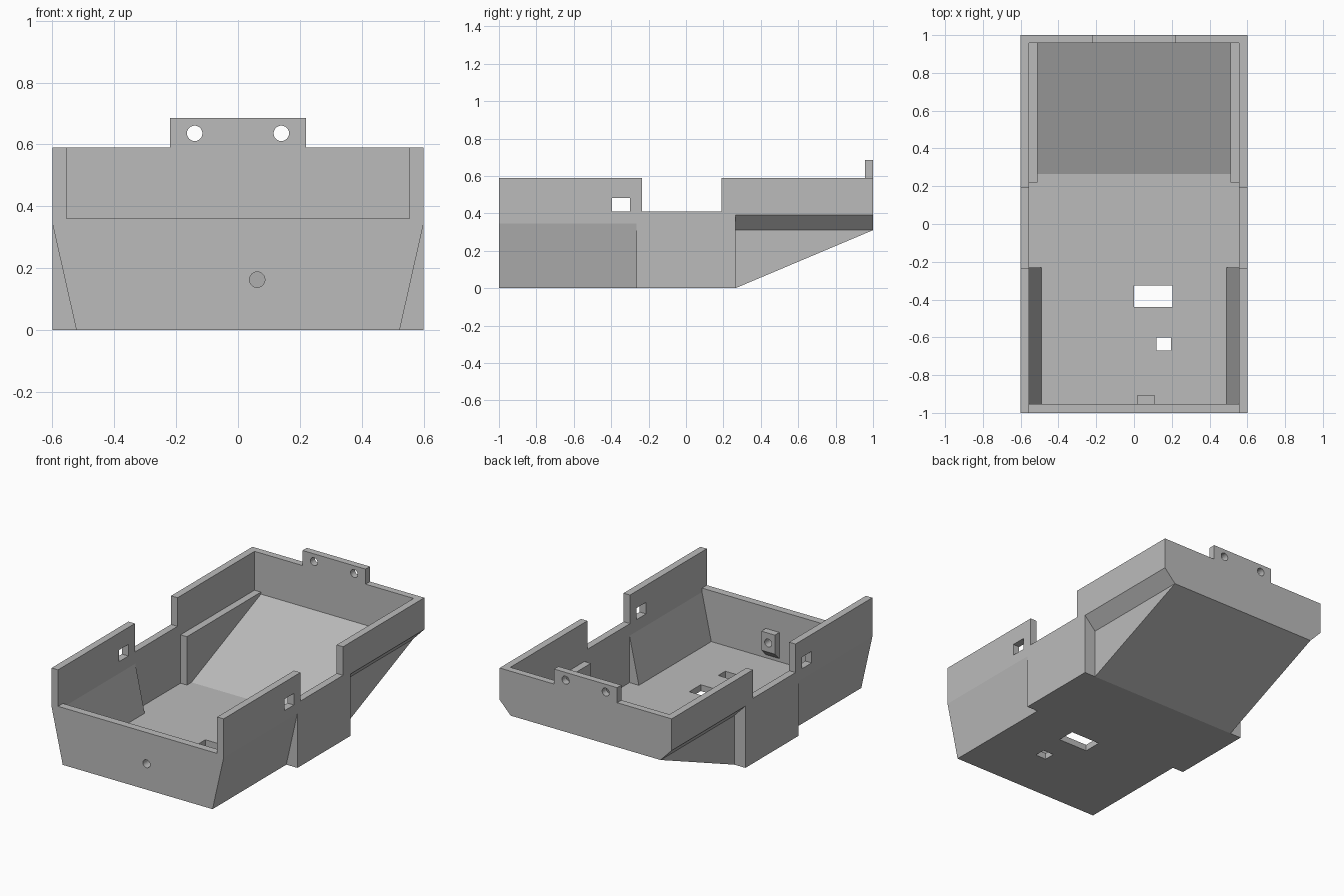
import bpy, bmesh, math
from mathutils import Vector

cube = bpy.data.objects.get("Cube")
if cube:
    bpy.data.objects.remove(cube, do_unlink=True)

grey = bpy.data.materials.new("plain_grey")
grey.use_nodes = True
colour = (0.5, 0.5, 0.5, 1)
grey.diffuse_color = colour
grey.node_tree.nodes["Principled BSDF"].inputs["Base Color"].default_value = colour


def prism(name, outline, axis, lo, hi):
    """Extrude a 2D outline along x (outline is y,z) or y (outline is x,z)."""
    bm = bmesh.new()
    place = (lambda a, b: (lo, a, b)) if axis == "x" else (lambda a, b: (a, lo, b))
    face = bm.faces.new([bm.verts.new(place(a, b)) for a, b in outline])
    out = bmesh.ops.extrude_face_region(bm, geom=[face])
    verts = [g for g in out["geom"] if isinstance(g, bmesh.types.BMVert)]
    shift = Vector((hi - lo, 0, 0)) if axis == "x" else Vector((0, hi - lo, 0))
    bmesh.ops.translate(bm, verts=verts, vec=shift)
    bmesh.ops.recalc_face_normals(bm, faces=bm.faces)
    mesh = bpy.data.meshes.new(name)
    bm.to_mesh(mesh)
    bm.free()
    mesh.materials.append(grey)
    obj = bpy.data.objects.new(name, mesh)
    bpy.context.collection.objects.link(obj)
    return obj


def box(name, x0, x1, y0, y1, z0, z1):
    return prism(name, [(x0, z0), (x1, z0), (x1, z1), (x0, z1)], "y", y0, y1)


def round_pin(name, x, z, y0, y1, r=0.025):
    ring = [i * math.tau / 24 for i in range(24)]
    return prism(name, [(x + r * math.cos(t), z + r * math.sin(t)) for t in ring], "y", y0, y1)


def combine(target, tool, operation="DIFFERENCE"):
    mod = target.modifiers.new("combine", "BOOLEAN")
    mod.operation, mod.solver, mod.object = operation, "EXACT", tool
    bpy.context.view_layer.update()
    graph = bpy.context.evaluated_depsgraph_get()
    result = bpy.data.meshes.new_from_object(target.evaluated_get(graph))
    target.modifiers.clear()
    target.data = result
    bpy.data.objects.remove(tool, do_unlink=True)


TOP, FLOOR, INNER = 0.59, 0.04, 0.555

# Outer shell: side profile with sloped tail and a dip in the side walls
tray = prism("tray", [(-1, 0), (0.265, 0), (1, 0.31), (1, TOP), (0.19, TOP),
                      (0.19, 0.41), (-0.235, 0.41), (-0.235, TOP), (-1, TOP)], "x", -0.6, 0.6)

# Tapered front flanks, rear undercuts and side windows
for s in (-1, 1):
    combine(tray, prism("front_taper", [(s * 0.5, -0.1), (s * 0.6, 0.345), (s * 0.7, 0.345),
                                        (s * 0.7, -0.1)], "y", -1.1, -0.265))
    combine(tray, prism("rear_undercut", [(s * 0.523, -0.1), (s * 0.523, 0.31), (s * 0.6, 0.39),
                                          (s * 0.7, 0.39), (s * 0.7, -0.1)], "y", 0.265, 1.1))

# Front cavity with tapered walls
combine(tray, prism("front_cavity", [(-0.49, FLOOR), (0.49, FLOOR), (INNER, 0.335), (INNER, 0.8),
                                     (-INNER, 0.8), (-INNER, 0.335)], "y", -0.952, -0.23))
# Middle cavity
combine(tray, box("middle_cavity", -INNER, INNER, -0.2301, 0.22, FLOOR, 0.8))
# Rear cavity: narrow sloped part, then wide part above the ledge
combine(tray, prism("rear_cavity", [(0.21, FLOOR), (0.265, FLOOR), (0.957, 0.332), (0.957, 0.8),
                                    (0.21, 0.8)], "x", -0.51, 0.51))
combine(tray, box("ledge_cavity", -INNER, INNER, 0.2, 0.957, 0.345, 0.8))
# Lowered front wall
combine(tray, box("front_dip", -INNER, INNER, -1.1, -0.94, 0.36, 0.8))

# Side windows and floor openings
combine(tray, box("side_windows", -0.8, 0.8, -0.395, -0.3, 0.41, 0.483))
combine(tray, box("large_floor_slot", 0, 0.205, -0.44, -0.325, -0.1, 0.1))
combine(tray, box("small_floor_hole", 0.12, 0.195, -0.67, -0.6, -0.1, 0.1))

# Boss behind the front wall, with its bore
combine(tray, prism("boss", [(-0.97, 0.06), (-0.952, 0.06), (-0.907, 0.105), (-0.907, 0.225),
                             (-0.97, 0.225)], "x", 0.015, 0.11), "UNION")
combine(tray, round_pin("bore", 0.062, 0.163, -1.1, -0.8))

# Rear mounting tab with two holes
combine(tray, box("tab", -0.22, 0.22, 0.957, 1, 0.5, 0.685), "UNION")
for x in (-0.14, 0.14):
    combine(tray, round_pin("tab_hole", x, 0.636, 0.9, 1.1))

for poly in tray.data.polygons:
    poly.use_smooth = False
